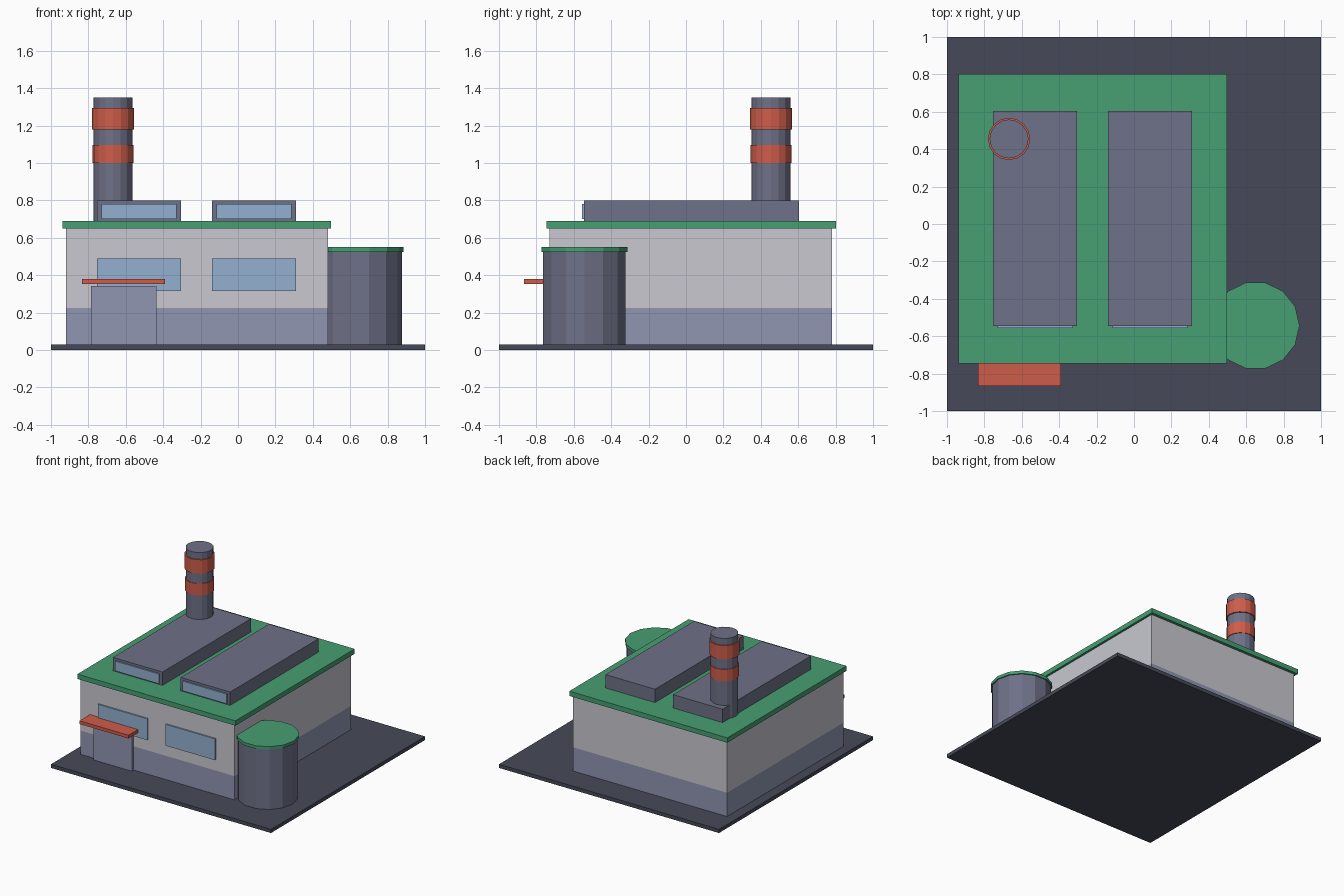
import bpy
import bmesh
from mathutils import Matrix

cube = bpy.data.objects.get("Cube")
if cube:
    bpy.data.objects.remove(cube, do_unlink=True)


def material(name, code):
    """Flat material from an sRGB hex colour."""
    def linear(c):
        return c / 12.92 if c <= 0.04045 else ((c + 0.055) / 1.055) ** 2.4
    rgb = [linear(int(code[i:i + 2], 16) / 255) for i in (0, 2, 4)]
    mat = bpy.data.materials.new(name)
    mat.use_nodes = True
    mat.diffuse_color = (*rgb, 1)
    mat.node_tree.nodes["Principled BSDF"].inputs["Base Color"].default_value = (*rgb, 1)
    return mat


asphalt = material("dark asphalt", "464A58")
plaster = material("pale plaster", "C8C8D0")
lavender = material("lavender grey", "9096B2")
metal = material("slate metal", "6E7188")
green = material("roof green", "479F73")
red = material("signal red", "CE5D4A")
glass = material("window blue", "94B0D0")


def finish(name, bm, mat):
    mesh = bpy.data.meshes.new(name)
    bm.to_mesh(mesh)
    bm.free()
    mesh.materials.append(mat)
    obj = bpy.data.objects.new(name, mesh)
    bpy.context.collection.objects.link(obj)
    return obj


def box(name, mat, x, y, z):
    """Box from its (low, high) range along each axis."""
    bm = bmesh.new()
    spans = (x, y, z)
    centre = Matrix.Translation([sum(s) / 2 for s in spans])
    size = Matrix.Diagonal([s[1] - s[0] for s in spans] + [1])
    bmesh.ops.create_cube(bm, size=1, matrix=centre @ size)
    return finish(name, bm, mat)


def drum(name, mat, centre, radius, z, sides):
    """Upright prism with a vertex on the +x axis."""
    bm = bmesh.new()
    bmesh.ops.create_cone(bm, cap_ends=True, segments=sides, radius1=radius,
                          radius2=radius, depth=z[1] - z[0],
                          matrix=Matrix.Translation((*centre, sum(z) / 2)))
    # Turn so that a corner lies exactly on +x
    corner = max(bm.verts, key=lambda v: v.co.x).co
    offset = (corner.xy - Matrix.Translation((*centre, 0)).translation.xy)
    bmesh.ops.rotate(bm, verts=bm.verts, cent=(*centre, 0),
                     matrix=Matrix.Rotation(offset.angle_signed((1, 0)) * -1, 3, "Z")
                     if abs(offset.y) > 0.0001 else Matrix.Identity(3))
    return finish(name, bm, mat)


# Ground slab
box("ground_slab", asphalt, (-1, 1), (-1, 1), (0, 0.03))

# Main hall: skirting course, upper wall and overhanging roof
hall_x, hall_y = (-0.92, 0.48), (-0.73, 0.78)
box("wall_skirting", lavender, hall_x, hall_y, (0.03, 0.225))
box("upper_wall", plaster, hall_x, hall_y, (0.225, 0.65))
box("roof", green, (-0.938, 0.498), (-0.745, 0.803), (0.65, 0.69))

# Two matching bays: a facade window below a long roof skylight
for side, x in (("right", -0.755), ("left", -0.14)):
    end = x + 0.45
    box(side + "_window", glass, (x, end), (-0.742, -0.73), (0.315, 0.49))
    box(side + "_skylight", metal, (x, end), (-0.545, 0.603), (0.69, 0.8))
    box(side + "_skylight_glass", glass, (x + 0.025, end - 0.025),
        (-0.555, -0.545), (0.7, 0.78))

# Entrance
box("door", lavender, (-0.785, -0.437), (-0.755, -0.73), (0.03, 0.342))
box("awning", red, (-0.835, -0.39), (-0.865, -0.73), (0.353, 0.38))

# Chimney with two painted collars
stack = (-0.668, 0.455)
drum("chimney", metal, stack, 0.104, (0.69, 1.35), 16)
drum("lower_chimney_band", red, stack, 0.109, (1.0, 1.097), 16)
drum("upper_chimney_band", red, stack, 0.113, (1.18, 1.295), 16)

# Storage tank at the front corner
tank = (0.65, -0.543)
drum("tank", metal, tank, 0.226, (0.03, 0.525), 14)
drum("tank_lid", green, tank, 0.235, (0.525, 0.55), 14)
